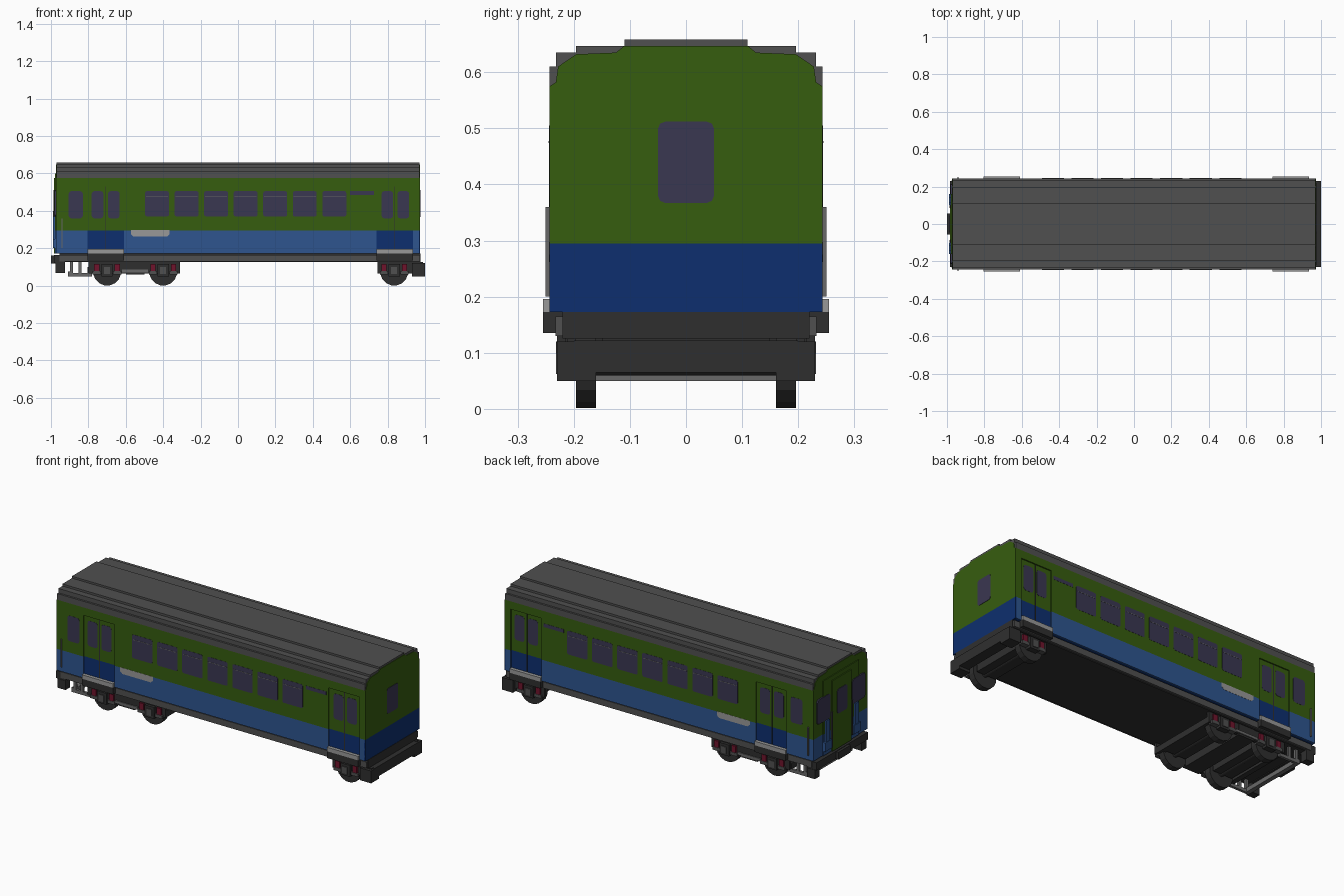
import bpy, bmesh, math
from mathutils import Matrix

cube = bpy.data.objects.get("Cube")
if cube:
    bpy.data.objects.remove(cube, do_unlink=True)


def material(name, rgb):
    lin = [((c / 255 + 0.055) / 1.055) ** 2.4 for c in rgb] + [1.0]
    m = bpy.data.materials.new(name)
    m.use_nodes = True
    m.diffuse_color = lin
    m.node_tree.nodes["Principled BSDF"].inputs["Base Color"].default_value = lin
    return m


GREEN = material("green paint", (54, 93, 15))
BLUE = material("mid blue paint", (46, 85, 143))
NAVY = material("dark blue paint", (13, 47, 111))
GLASS = material("tinted glass", (58, 55, 81))
ROOF = material("roof grey", (80, 80, 80))
DARK = material("dark grey", (47, 47, 47))
STEEL = material("steel grey", (104, 104, 104))
LIGHT = material("light grey", (152, 152, 152))
RED = material("dark red", (112, 20, 44))


def finish(name, bm, mat):
    bmesh.ops.recalc_face_normals(bm, faces=bm.faces)
    me = bpy.data.meshes.new(name)
    bm.to_mesh(me)
    bm.free()
    me.materials.append(mat)
    ob = bpy.data.objects.new(name, me)
    bpy.context.scene.collection.objects.link(ob)
    return ob


def mirror_y(bm):
    dup = bmesh.ops.duplicate(bm, geom=bm.verts[:] + bm.edges[:] + bm.faces[:])
    for v in dup["geom"]:
        if isinstance(v, bmesh.types.BMVert):
            v.co.y *= -1


def prism(name, pts, axis, a, b, mat, mirror=False):
    """Extrude a 2D outline along x (points are y,z) or along y (points are x,z)."""
    bm = bmesh.new()
    place = (lambda p, t: (t, p[0], p[1])) if axis == "x" else (lambda p, t: (p[0], t, p[1]))
    lo = [bm.verts.new(place(p, a)) for p in pts]
    hi = [bm.verts.new(place(p, b)) for p in pts]
    bm.faces.new(lo)
    bm.faces.new(hi[::-1])
    n = len(pts)
    for i in range(n):
        bm.faces.new((lo[i], hi[i], hi[(i + 1) % n], lo[(i + 1) % n]))
    if mirror:
        mirror_y(bm)
    return finish(name, bm, mat)


def box(name, x, y, z, mat, mirror=False):
    pts = [(x[0], z[0]), (x[1], z[0]), (x[1], z[1]), (x[0], z[1])]
    return prism(name, pts, "y", y[0], y[1], mat, mirror)


def rounded(u0, u1, z0, z1, r=0.013):
    pts = []
    for cu, cz, start in ((u1 - r, z1 - r, 0), (u0 + r, z1 - r, 90),
                          (u0 + r, z0 + r, 180), (u1 - r, z0 + r, 270)):
        for k in (0, 45, 90):
            t = math.radians(start + k)
            pts.append((cu + r * math.cos(t), cz + r * math.sin(t)))
    return pts


def symmetric(half):
    return half + [(-y, z) for y, z in reversed(half)]


X0, X1 = -0.965, 0.97
CORE, SIDE = 0.236, 0.243
WAIST, EAVE, FLOOR = 0.295, 0.575, 0.173
DOORS = [(-0.805, -0.61), (0.74, 0.935)]

# Body core, visible inside the door recesses
box("door_level_core_upper", (X0, X1 - 0.005), (-CORE, CORE), (WAIST, EAVE), GREEN)
box("door_level_core_lower", (X0, X1 - 0.005), (-CORE, CORE), (FLOOR, WAIST), NAVY)

# Outer side panels around the doors
spans = [(X0, DOORS[0][0]), (DOORS[0][1], DOORS[1][0]), (DOORS[1][1], X1 - 0.003)]
for i, s in enumerate(spans):
    box(f"side_panel_upper_{i}", s, (CORE, SIDE), (WAIST, EAVE), GREEN, True)
    box(f"side_panel_lower_{i}", s, (CORE, SIDE), (FLOOR, WAIST), BLUE, True)
for i, (a, b) in enumerate(DOORS):
    box(f"door_lintel_{i}", (a, b), (CORE, SIDE), (0.53, EAVE), GREEN, True)
    mid = (a + b) / 2
    box(f"door_seam_{i}", (mid - 0.002, mid + 0.002), (CORE, CORE + 0.001), (0.195, 0.53), DARK, True)
    box(f"door_step_{i}", (a, b), (0.225, 0.255), (0.173, 0.196), LIGHT, True)
    box(f"door_step_bracket_{i}", (a, b), (0.22, 0.255), (0.135, 0.173), DARK, True)

# Stepped roof
roof = symmetric([(0.243, EAVE), (0.243, 0.61), (0.232, 0.61), (0.232, 0.635),
                  (0.196, 0.635), (0.196, 0.647), (0.11, 0.647), (0.11, 0.658)])
prism("roof", roof, "x", -0.97, X1, ROOF)

# Plain rear end
end_outline = symmetric([(0.243, WAIST), (0.243, EAVE), (0.232, 0.582), (0.228, 0.61),
                         (0.196, 0.632), (0.125, 0.635), (0.11, 0.647)])
prism("rear_end_upper", end_outline, "x", X1 - 0.005, X1 + 0.003, GREEN)
box("rear_end_lower", (X1 - 0.005, X1 + 0.003), (-SIDE, SIDE), (FLOOR, WAIST), NAVY)
prism("rear_end_window", rounded(-0.05, 0.05, 0.367, 0.512), "x", X1, X1 + 0.005, GLASS)

# Cab end, stepping forward toward the middle
prism("cab_end_upper", end_outline, "x", -0.973, X0, GREEN)
box("cab_end_lower", (-0.973, X0), (-SIDE, SIDE), (FLOOR, WAIST), BLUE)
box("cab_middle_upper", (-0.978, -0.97), (-0.16, 0.16), (WAIST, 0.6), GREEN)
box("cab_middle_lower", (-0.978, -0.97), (-0.16, 0.16), (FLOOR, WAIST), BLUE)
box("cab_gangway_door", (-0.984, -0.975), (-0.085, 0.085), (FLOOR, 0.575), GREEN)
prism("cab_door_window", rounded(-0.045, 0.045, 0.37, 0.51), "x", -0.987, -0.98, GLASS)
prism("cab_end_window", rounded(0.1, 0.215, 0.37, 0.51), "x", -0.981, -0.97, GLASS, True)
box("cab_jumper_box", (-0.99, -0.97), (0.1, 0.16), (0.2, 0.25), BLUE, True)
box("cab_jumper_hose", (-0.988, -0.97), (0.115, 0.145), (0.25, 0.37), BLUE, True)
box("cab_door_handrail", (-0.988, -0.975), (0.087, 0.093), (0.2, 0.4), DARK, True)
box("cab_corner_handrail", (-0.945, -0.938), (0.243, 0.25), (0.2, 0.36), STEEL, True)

# Side glazing
for i in range(7):
    x = -0.497 + 0.158 * i
    prism(f"saloon_window_{i}", rounded(x, x + 0.128, 0.37, 0.505, 0.009), "y",
          SIDE - 0.002, SIDE + 0.001, GLASS, True)
    box(f"saloon_window_bar_{i}", (x + 0.005, x + 0.123), (SIDE, SIDE + 0.002), (0.474, 0.477), STEEL, True)
prism("cab_side_window", rounded(-0.905, -0.83, 0.36, 0.505), "y", SIDE - 0.002, SIDE + 0.001, GLASS, True)
box("destination_panel", (0.6, 0.727), (SIDE - 0.002, SIDE + 0.001), (0.485, 0.505), GLASS, True)
for i, (a, b) in enumerate([(-0.782, -0.72), (-0.695, -0.633), (0.768, 0.83), (0.853, 0.915)]):
    prism(f"door_window_{i}", rounded(a, b, 0.36, 0.505), "y", CORE - 0.002, CORE + 0.001, GLASS, True)
prism("side_plate", [(-0.573, 0.297), (-0.573, 0.275), (-0.558, 0.262), (-0.38, 0.262),
                     (-0.365, 0.275), (-0.365, 0.297)], "y", SIDE - 0.002, SIDE + 0.001, LIGHT, True)

# Underframe
box("underframe", (-0.955, 0.975), (-0.22, 0.22), (0.125, FLOOR), DARK)
box("side_sill", (-0.955, 0.972), (0.215, 0.233), (0.13, 0.165), ROOF, True)
box("cab_buffer_beam", (-0.985, -0.925), (-0.23, 0.23), (0.12, 0.163), DARK)
box("cab_coupler", (-1.0, -0.93), (-0.055, 0.055), (0.118, 0.16), DARK)
box("cab_step_hanger", (-0.975, -0.925), (0.19, 0.232), (0.068, 0.12), DARK, True)
box("guard_rail", (-0.9, -0.78), (0.185, 0.2), (0.05, 0.068), STEEL, True)
for i, x in enumerate((-0.89, -0.845)):
    box(f"guard_post_{i}", (x - 0.008, x + 0.008), (0.185, 0.2), (0.05, 0.13), STEEL, True)
box("guard_beam", (-0.91, -0.885), (-0.2, 0.2), (0.05, 0.075), STEEL)


# Wheelsets with axle boxes
def wheelset(tag, x):
    bm = bmesh.new()
    for y, depth, r in ((0.178, 0.036, 0.075), (-0.178, 0.036, 0.075), (0, 0.4, 0.016)):
        m = Matrix.Translation((x, y, 0.075)) @ Matrix.Rotation(math.pi / 2, 4, "X")
        bmesh.ops.create_cone(bm, cap_ends=True, segments=16, radius1=r, radius2=r,
                              depth=depth, matrix=m @ Matrix.Rotation(math.pi / 16, 4, "Z"))
    finish(f"wheelset_{tag}", bm, DARK)
    box(f"axle_box_{tag}", (x - 0.03, x + 0.03), (0.19, 0.228), (0.05, 0.115), DARK, True)
    box(f"axle_box_cover_{tag}", (x - 0.016, x + 0.016), (0.22, 0.232), (0.062, 0.1), ROOF, True)
    for k, dx in enumerate((-0.055, 0.055)):
        box(f"spring_{tag}_{k}", (x + dx - 0.014, x + dx + 0.014), (0.2, 0.222), (0.078, 0.115), RED, True)
        box(f"spring_seat_{tag}_{k}", (x + dx - 0.022, x + dx + 0.022), (0.195, 0.224), (0.06, 0.078), ROOF, True)


for tag, x in (("cab_outer", -0.7), ("cab_inner", -0.4), ("rear", 0.835)):
    wheelset(tag, x)

# Cab bogie frame
box("cab_bogie_frame", (-0.8, -0.31), (0.196, 0.212), (0.066, 0.125), DARK, True)
box("cab_bogie_side_bar", (-0.62, -0.48), (0.21, 0.22), (0.07, 0.085), STEEL, True)
box("cab_bogie_bolster", (-0.6, -0.5), (-0.215, 0.215), (0.06, 0.125), DARK)
for i, x in enumerate((-0.79, -0.325)):
    box(f"cab_bogie_crossbeam_{i}", (x - 0.015, x + 0.015), (-0.2, 0.2), (0.065, 0.1), DARK)
for i, x in enumerate((-0.7, -0.4)):
    box(f"cab_bogie_motor_{i}", (x - 0.06, x + 0.06), (-0.15, 0.15), (0.065, 0.125), DARK)

# Rear half bogie, reaching past the body to the next car
box("rear_bogie_frame", (0.745, 0.99), (0.196, 0.212), (0.066, 0.125), DARK, True)
box("rear_bogie_motor", (0.775, 0.895), (-0.15, 0.15), (0.065, 0.125), DARK)
box("rear_bogie_bolster", (0.94, 1.0), (-0.2, 0.2), (0.065, 0.122), DARK)
box("rear_bogie_end", (0.93, 1.0), (0.16, 0.23), (0.05, 0.12), DARK, True)
